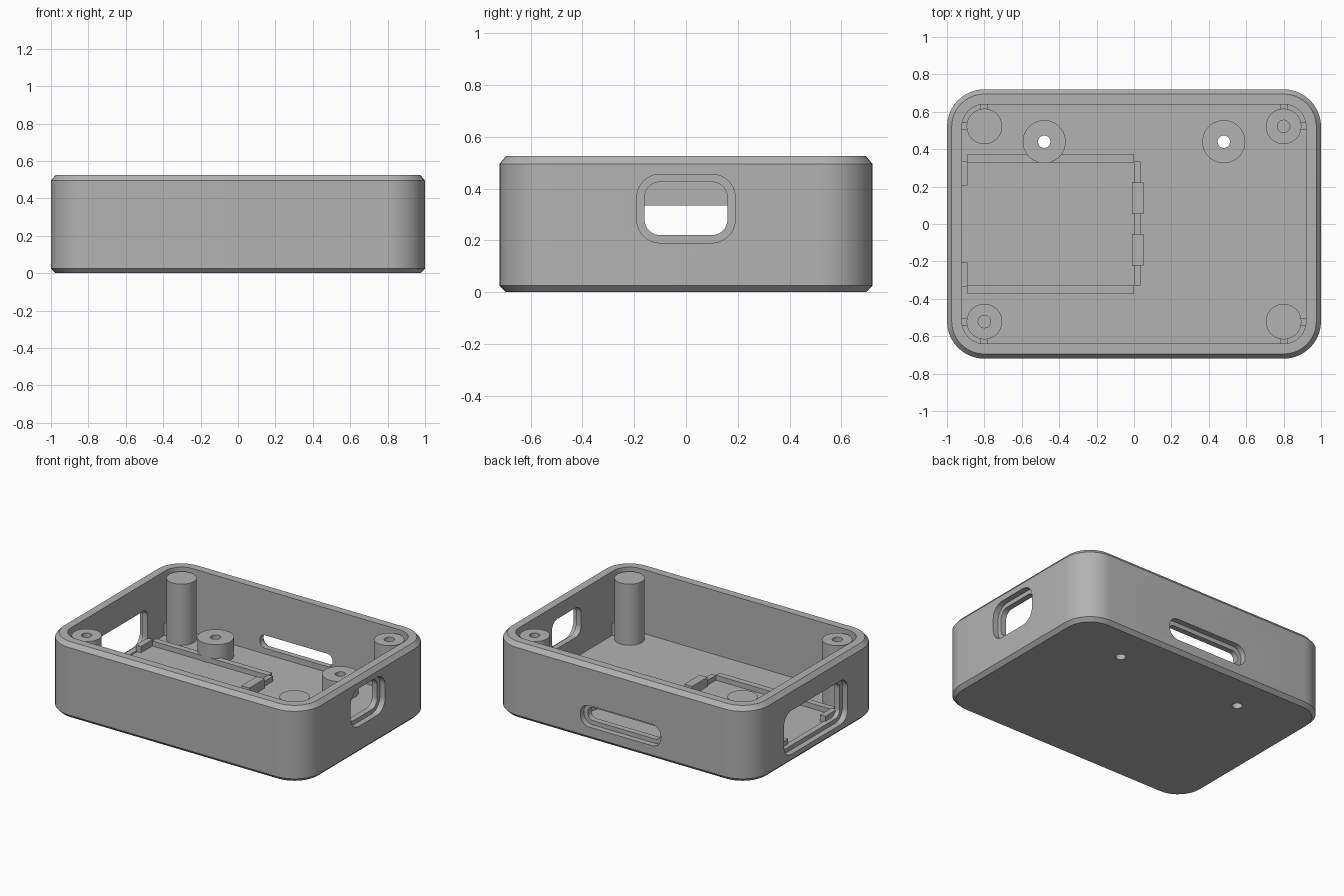
import bpy, bmesh, math
from mathutils import Matrix, Vector

old = bpy.data.objects.get("Cube")
if old:
    bpy.data.objects.remove(old, do_unlink=True)

grey = bpy.data.materials.new("plain grey")
grey.use_nodes = True
colour = (0.45, 0.45, 0.45, 1)
grey.diffuse_color = colour
grey.node_tree.nodes["Principled BSDF"].inputs["Base Color"].default_value = colour

WALL, FLOOR, TOP = 0.08, 0.08, 0.525
HX, HY = 1.0, 0.72


def outline(hx, hy, r, steps=10):
    """Rounded rectangle, counter-clockwise; a circle when hx = hy = r."""
    pts = []
    for q, (sx, sy) in enumerate([(1, 1), (-1, 1), (-1, -1), (1, -1)]):
        for i in range(steps + 1 if r > 0 else 1):
            a = math.pi / 2 * (q + i / steps)
            pts.append((sx * (hx - r) + r * math.cos(a), sy * (hy - r) + r * math.sin(a)))
    return pts


def solid(name, hx, hy, r, levels, matrix=Matrix()):
    """Loft a rounded rectangle through (height, inset) levels."""
    bm = bmesh.new()
    rings = [[bm.verts.new((x, y, z)) for x, y in outline(hx - d, hy - d, max(r - d, 0))]
             for z, d in levels]
    for a, b in zip(rings, rings[1:]):
        for i in range(len(a)):
            j = (i + 1) % len(a)
            bm.faces.new((a[i], a[j], b[j], b[i]))
    bm.faces.new(rings[0][::-1])
    bm.faces.new(rings[-1])
    bmesh.ops.remove_doubles(bm, verts=bm.verts, dist=1e-5)
    bm.transform(matrix)
    bmesh.ops.recalc_face_normals(bm, faces=bm.faces)
    mesh = bpy.data.meshes.new(name)
    bm.to_mesh(mesh)
    bm.free()
    mesh.materials.append(grey)
    ob = bpy.data.objects.new(name, mesh)
    bpy.context.collection.objects.link(ob)
    return ob


def cylinder(name, x, y, r, z0, z1):
    return solid(name, r, r, r, [(z0, 0), (z1, 0)], Matrix.Translation((x, y, 0)))


def block(name, x0, x1, y0, y1, z0, z1):
    at = Matrix.Translation(((x0 + x1) / 2, (y0 + y1) / 2, 0))
    return solid(name, (x1 - x0) / 2, (y1 - y0) / 2, 0, [(z0, 0), (z1, 0)], at)


def cut(ob, cutters):
    """Subtract each cutter, bake the result and remove the cutters."""
    for c in cutters:
        c.hide_render = True
        mod = ob.modifiers.new("cut", 'BOOLEAN')
        mod.object, mod.operation, mod.solver = c, 'DIFFERENCE', 'EXACT'
    deps = bpy.context.evaluated_depsgraph_get()
    ob_mesh = bpy.data.meshes.new_from_object(ob.evaluated_get(deps))
    ob.modifiers.clear()
    ob.data = ob_mesh
    for c in cutters:
        bpy.data.objects.remove(c, do_unlink=True)


def port(normal, face, half, z0, z1, r):
    """Stepped opening through the wall lying at distance face along normal."""
    n = Vector(normal)
    up = Vector((0, 0, 1))
    m = Matrix((up.cross(n), up, n)).transposed().to_4x4()
    m.translation = n * face + up * (z0 + z1) / 2
    levels = [(-WALL - 0.03, 0.03), (-0.04, 0.03), (-0.04, 0), (0.05, 0)]
    return solid("port_cutter", half, (z1 - z0) / 2, r, levels, m)


# Tray with chamfered rims, cavity, three ports and two floor holes
standoffs = [(-0.48, 0.44), (0.48, 0.44)]
tray = solid("tray", HX, HY, 0.2,
             [(0, 0.025), (0.025, 0), (TOP - 0.03, 0), (TOP, 0.025)])
cut(tray, [
    solid("cavity_cutter", HX - WALL, HY - WALL, 0.12, [(FLOOR, 0), (1, 0)]),
    port((1, 0, 0), HX, 0.19, 0.19, 0.455, 0.09),
    port((-1, 0, 0), HX, 0.35, 0.06, 0.365, 0.08),
    port((0, 1, 0), HY, 0.31, 0.09, 0.24, 0.07),
] + [cylinder("hole_cutter", x, y, 0.033, -0.1, 0.4) for x, y in standoffs])

# Standoffs with through holes
for side, (x, y) in zip(("right", "left"), standoffs):
    ob = cylinder("standoff_" + side, x, y, 0.115, FLOOR - 0.02, 0.21)
    cut(ob, [cylinder("hole_cutter", x, y, 0.033, -0.1, 0.4)])

# Corner posts, two of them with screw holes, each tied to the walls by low ribs
for sx in (-1, 1):
    for sy in (-1, 1):
        x, y = sx * 0.8, sy * 0.522
        tag = ("back" if sy > 0 else "front") + ("_left" if sx > 0 else "_right")
        post = cylinder("post_" + tag, x, y, 0.095, FLOOR - 0.02, 0.505)
        if sx == sy:
            cut(post, [cylinder("screw_cutter", x, y, 0.033, 0.25, 0.6)])
        xs = sorted((x + sx * 0.05, sx * 0.94))
        ys = sorted((y + sy * 0.05, sy * 0.66))
        block("side_rib_" + tag, *xs, y - 0.02, y + 0.02, FLOOR - 0.02, 0.165)
        block("end_rib_" + tag, x - 0.02, x + 0.02, *ys, FLOOR - 0.02, 0.165)

# Board cradle: rails, end stop, clips and wall catches
base = FLOOR - 0.02
block("end_stop", 0, 0.035, -0.33, 0.335, base, 0.115)
for tag, s in (("front", -1), ("back", 1)):
    block("rail_" + tag, -0.89, 0, *sorted((s * 0.33, s * 0.373)), base, 0.115)
    block("clip_" + tag, -0.01, 0.05, *sorted((s * 0.053, s * 0.222)), base, 0.145)
    block("catch_" + tag, -0.93, -0.89, *sorted((s * 0.205, s * 0.333)), base, 0.125)

# Smooth the rounded walls, keep the edges crisp
for ob in bpy.context.collection.objects:
    if ob.type == 'MESH' and ob.data.materials and ob.data.materials[0] == grey:
        ob.select_set(True)
        bpy.context.view_layer.objects.active = ob
bpy.ops.object.shade_smooth_by_angle(angle=math.radians(25))
